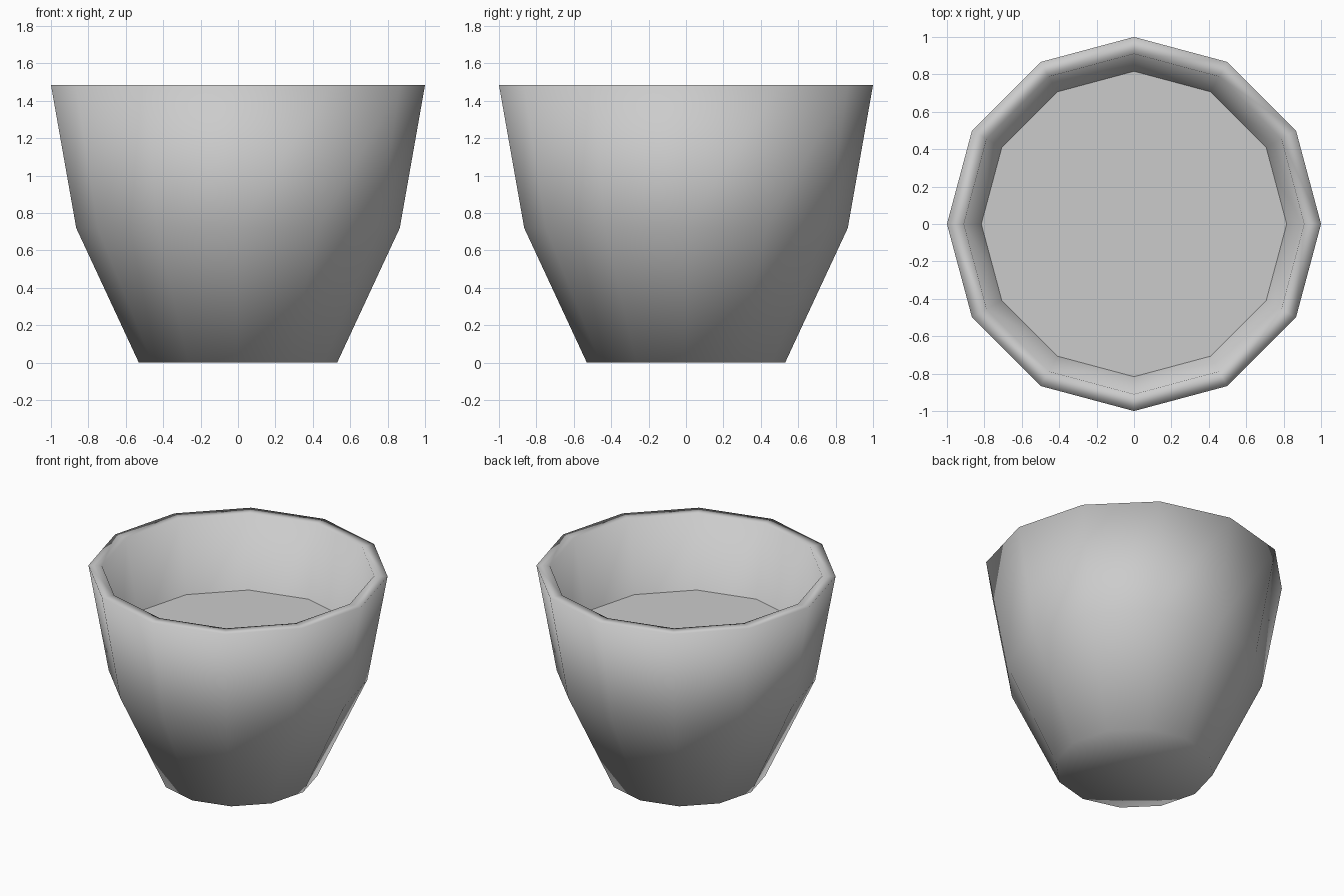
import bpy, bmesh
from math import cos, sin, tau

if "Cube" in bpy.data.objects:
    bpy.data.objects.remove(bpy.data.objects["Cube"])

SIDES = 12


def ring(bm, r, z):
    return [bm.verts.new((r * cos(tau * i / SIDES), r * sin(tau * i / SIDES), z))
            for i in range(SIDES)]


def finish(bm, name, smooth):
    bmesh.ops.recalc_face_normals(bm, faces=bm.faces)
    for f in bm.faces:
        f.smooth = smooth
    mesh = bpy.data.meshes.new(name)
    bm.to_mesh(mesh)
    bm.free()
    obj = bpy.data.objects.new(name, mesh)
    bpy.context.collection.objects.link(obj)
    return obj


# Pot: outer wall, flat rim, inner wall, closed by fans at both ends
profile = [(0.53, 0), (0.865, 0.72), (1.0, 1.485),
           (0.91, 1.485), (0.775, 0.735), (0.48, 0.09)]
bm = bmesh.new()
rings = [ring(bm, r, z) for r, z in profile]
for a, b in zip(rings, rings[1:]):
    for i in range(SIDES):
        j = (i + 1) % SIDES
        bm.faces.new((a[i], a[j], b[j], b[i]))
for loop, z in ((rings[0], 0), (rings[-1], 0.09)):
    centre = bm.verts.new((0, 0, z))
    for i in range(SIDES):
        bm.faces.new((loop[i], loop[(i + 1) % SIDES], centre))
finish(bm, "pot", True)

# Soil: flat disc resting against the inner wall
bm = bmesh.new()
bm.faces.new(ring(bm, 0.817, 0.965))
finish(bm, "soil", False)
